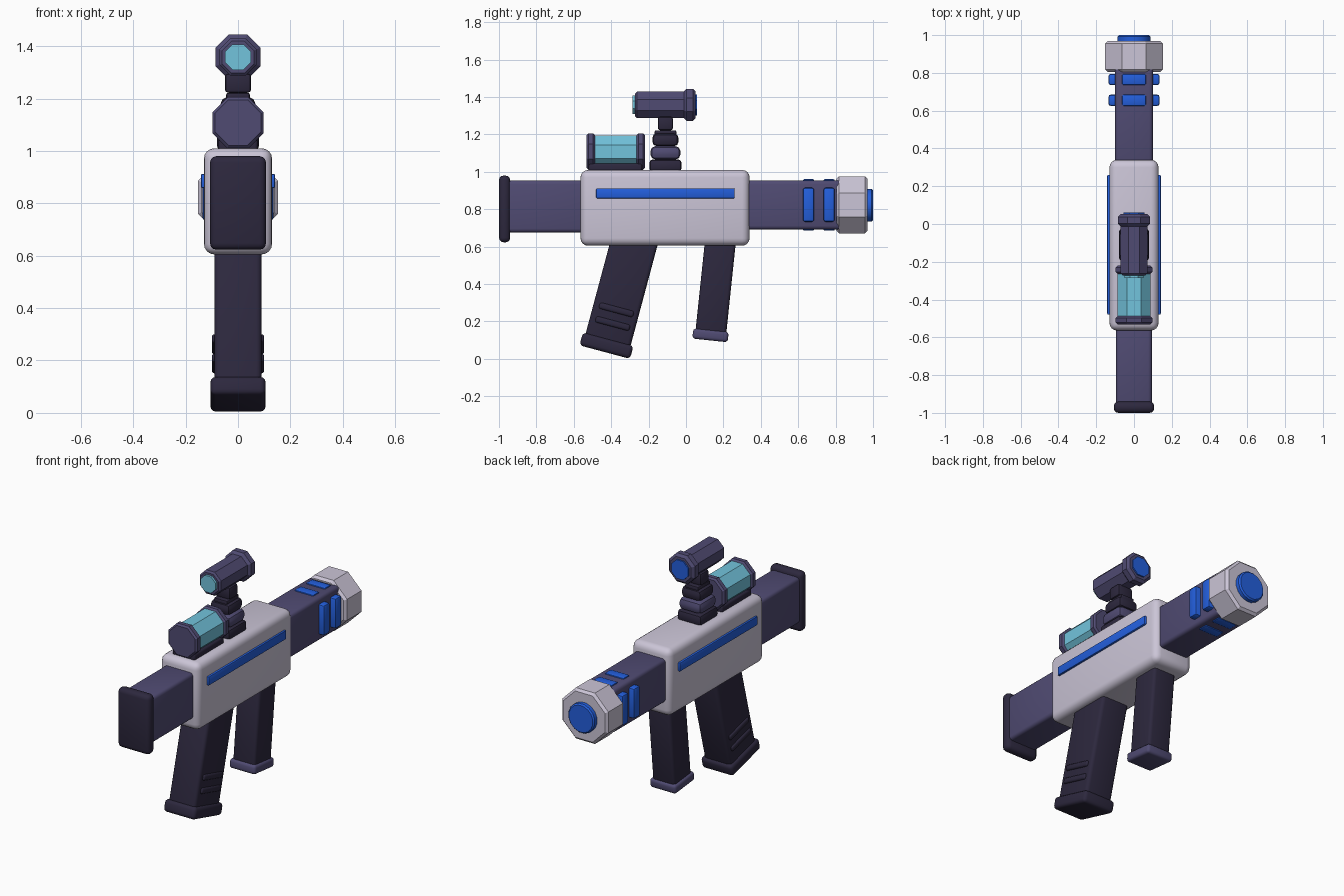
import bpy, bmesh
from math import radians, pi, cos, sin
from mathutils import Matrix, Vector

if "Cube" in bpy.data.objects:
    bpy.data.objects.remove(bpy.data.objects["Cube"])


def material(name, rgb):
    m = bpy.data.materials.new(name)
    m.diffuse_color = (*rgb, 1)
    m.use_nodes = True
    m.node_tree.nodes["Principled BSDF"].inputs["Base Color"].default_value = m.diffuse_color
    return m


LIGHT = material("light_shell", (0.60, 0.56, 0.68))
PURPLE = material("purple", (0.080, 0.070, 0.17))
DARK = material("dark", (0.026, 0.021, 0.048))
BLUE = material("blue", (0.017, 0.114, 0.72))
CYAN = material("cyan", (0.17, 0.55, 0.72))


def finish(bm, name, mat, smooth):
    bmesh.ops.recalc_face_normals(bm, faces=bm.faces[:])
    me = bpy.data.meshes.new(name)
    bm.to_mesh(me)
    bm.free()
    me.materials.append(mat)
    if smooth:
        for p in me.polygons:
            p.use_smooth = True
        me.set_sharp_from_angle(angle=radians(35))
    ob = bpy.data.objects.new(name, me)
    bpy.context.collection.objects.link(ob)
    return ob


def box(name, mat, x, y, z, bevel=0.015, seg=3, tilt=0.0):
    """Rounded box from (min, max) ranges, tilted about its own centre."""
    bm = bmesh.new()
    size = [r[1] - r[0] for r in (x, y, z)]
    mid = Vector([(r[1] + r[0]) / 2 for r in (x, y, z)])
    bmesh.ops.create_cube(bm, size=1)
    bmesh.ops.scale(bm, vec=size, verts=bm.verts[:])
    bmesh.ops.bevel(bm, geom=bm.edges[:], offset=bevel, segments=seg,
                    profile=0.5, affect='EDGES', clamp_overlap=True)
    bm.transform(Matrix.Translation(mid) @ Matrix.Rotation(radians(tilt), 4, 'X'))
    return finish(bm, name, mat, seg > 1)


def tilted(name, mat, cy, cz, width, length, height, tilt, bevel, seg=3):
    return box(name, mat, (-width / 2, width / 2), (cy - length / 2, cy + length / 2),
               (cz - height / 2, cz + height / 2), bevel, seg, tilt)


def tube(name, mat, z, y0, y1, r, n=8, chamfer=0.0):
    """Flat-topped prism along y; r is the distance to the flats."""
    bm = bmesh.new()
    R = 1 / cos(pi / n)
    prof = [(y0, r - chamfer), (y0 + chamfer, r), (y1 - chamfer, r), (y1, r - chamfer)]
    if chamfer == 0:
        prof = [(y0, r), (y1, r)]
    rings = []
    for y, rad in prof:
        rings.append([bm.verts.new((rad * R * cos((2 * i + 1) * pi / n), y,
                                    z + rad * R * sin((2 * i + 1) * pi / n)))
                      for i in range(n)])
    for a, b in zip(rings, rings[1:]):
        for i in range(n):
            j = (i + 1) % n
            bm.faces.new((a[i], a[j], b[j], b[i]))
    bm.faces.new(rings[0])
    bm.faces.new(rings[-1])
    return finish(bm, name, mat, n > 8)


# Main shell with side stripes
box("body", LIGHT, (-0.13, 0.13), (-0.564, 0.34), (0.605, 1.01), 0.04, 4)
for side, s in (("left", -1), ("right", 1)):
    box(side + "_stripe", BLUE, sorted((s * 0.11, s * 0.142)), (-0.48, 0.26),
        (0.858, 0.912), 0.006, 2)

# Stock and butt plate
box("stock", PURPLE, (-0.095, 0.095), (-0.96, -0.5), (0.676, 0.954), 0.02)
box("butt_plate", DARK, (-0.107, 0.107), (-1.0, -0.94), (0.623, 0.98), 0.025)

# Barrel, blue vents on four sides, muzzle
box("barrel", PURPLE, (-0.10, 0.10), (0.3, 0.83), (0.692, 0.954), 0.02)
for i, y in enumerate((0.655, 0.765)):
    ys = (y - 0.03, y + 0.03)
    box(f"side_vents_{i + 1}", BLUE, (-0.135, 0.135), ys, (0.733, 0.915), 0.012, 2)
    box(f"top_bottom_vents_{i + 1}", BLUE, (-0.063, 0.063), ys, (0.685, 0.961), 0.008, 2)
tube("muzzle", LIGHT, 0.823, 0.805, 0.97, 0.153, 8, 0.014)
tube("muzzle_core", BLUE, 0.821, 0.93, 1.0, 0.087, 16, 0.008)

# Rear grip with ridges and foot
tilted("rear_grip", DARK, -0.345, 0.369, 0.18, 0.249, 0.62, -15, 0.02)
tilted("rear_grip_foot", DARK, -0.425, 0.071, 0.21, 0.28, 0.072, -15, 0.02)
for i, (y, z) in enumerate(((-0.372, 0.262), (-0.392, 0.189))):
    tilted(f"grip_ridge_{i + 1}", DARK, y, z, 0.20, 0.19, 0.035, -15, 0.012)

# Front grip and foot
tilted("front_grip", DARK, 0.159, 0.39, 0.15, 0.165, 0.52, -6, 0.018)
tilted("front_grip_foot", PURPLE, 0.131, 0.126, 0.174, 0.19, 0.055, -6, 0.016)

# Energy canister on its cradle
box("canister_cradle", DARK, (-0.075, 0.075), (-0.52, -0.235), (0.99, 1.045), 0.012)
tube("canister", CYAN, 1.108, -0.5, -0.25, 0.087)
tube("canister_rear_cap", PURPLE, 1.108, -0.532, -0.487, 0.097, 8, 0.01)
tube("canister_front_cap", PURPLE, 1.108, -0.264, -0.22, 0.097, 8, 0.01)

# Stacked scope mount
stack = [("mount_base", DARK, 0.08, 0.086, 1.0, 1.066, 0.018),
         ("mount_lower_ring", PURPLE, 0.076, 0.08, 1.066, 1.137, 0.026),
         ("mount_upper_ring", DARK, 0.066, 0.07, 1.137, 1.205, 0.024),
         ("mount_collar", DARK, 0.045, 0.058, 1.195, 1.222, 0.008),
         ("mount_neck", DARK, 0.05, 0.04, 1.222, 1.295, 0.012)]
for name, mat, hx, hy, z0, z1, bev in stack:
    box(name, mat, (-hx, hx), (-0.11 - hy, -0.11 + hy), (z0, z1), bev, 2)
box("mount_core", DARK, (-0.035, 0.035), (-0.14, -0.08), (1.02, 1.3), 0.01)

# Scope with a lens at each end
tube("scope_tube", PURPLE, 1.358, -0.272, 0.01, 0.071, 8, 0.01)
tube("scope_front_ring", PURPLE, 1.358, -0.012, 0.052, 0.086, 8, 0.015)
tube("scope_rear_lens", CYAN, 1.358, -0.286, -0.26, 0.049)
tube("scope_front_lens", BLUE, 1.358, 0.03, 0.06, 0.056)
